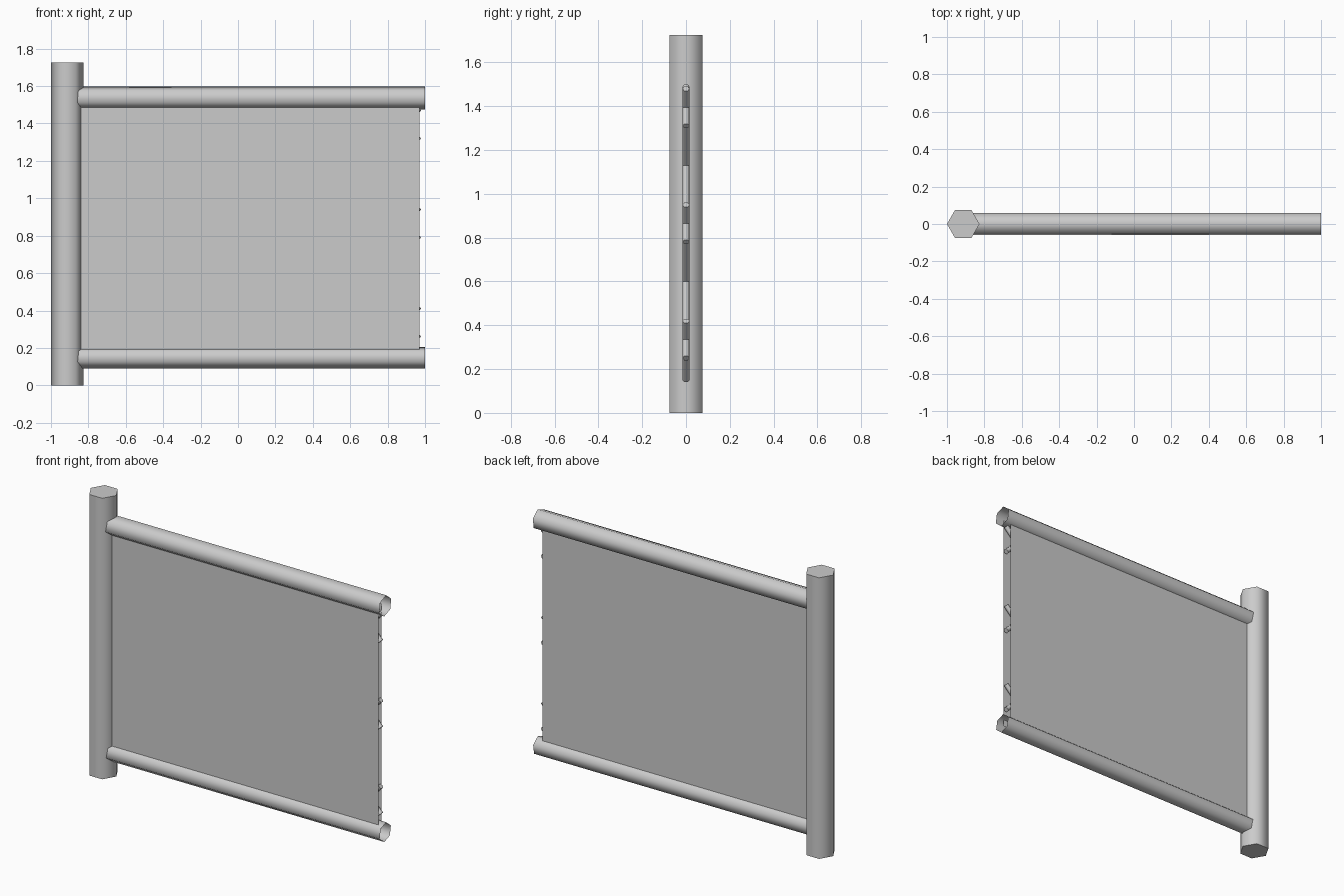
import bpy, bmesh, math
from mathutils import Vector

cube = bpy.data.objects.get("Cube")
if cube:
    bpy.data.objects.remove(cube, do_unlink=True)

grey = bpy.data.materials.new("light_grey")
grey.use_nodes = True
grey.diffuse_color = (0.6, 0.6, 0.6, 1)
grey.node_tree.nodes["Principled BSDF"].inputs["Base Color"].default_value = (0.6, 0.6, 0.6, 1)


def make_object(name, bm):
    bmesh.ops.recalc_face_normals(bm, faces=bm.faces)
    mesh = bpy.data.meshes.new(name)
    bm.to_mesh(mesh)
    bm.free()
    mesh.materials.append(grey)
    obj = bpy.data.objects.new(name, mesh)
    bpy.context.collection.objects.link(obj)
    return obj


def hex_bar(name, start, end, radius, side, turn=0, capped=False):
    """Six-sided bar; 'side' is the axis from which the corners are counted."""
    start, end, side = Vector(start), Vector(end), Vector(side)
    other = (end - start).normalized().cross(side)
    bm = bmesh.new()
    rings = []
    for centre in (start, end):
        ring = []
        for i in range(6):
            a = math.radians(turn + 60 * i)
            ring.append(bm.verts.new(centre + radius * (math.cos(a) * side + math.sin(a) * other)))
        rings.append(ring)
    for i in range(6):
        j = (i + 1) % 6
        bm.faces.new((rings[0][i], rings[0][j], rings[1][j], rings[1][i]))
    if capped:
        for ring in rings:
            bm.faces.new(ring)
    obj = make_object(name, bm)
    bpy.ops.object.select_all(action='DESELECT')
    obj.select_set(True)
    bpy.context.view_layer.objects.active = obj
    bpy.ops.object.shade_smooth_by_angle(angle=math.radians(65))
    return obj


# Upright post
POST_X = -0.913
hex_bar("post", (POST_X, 0, 0), (POST_X, 0, 1.725), 0.087, (1, 0, 0), capped=True)

# Hollow horizontal rails, running into the post
for name, z, radius in (("top_rail", 1.536, 0.062), ("bottom_rail", 0.147, 0.058)):
    hex_bar(name, (-0.89, 0, z), (1, 0, z), radius, (0, 1, 0), turn=21)

# Thin sheets on both faces of the frame
for name, y, right in (("front_sheet", -0.023, 0.97), ("back_sheet", 0.023, 0.957)):
    bm = bmesh.new()
    corners = ((-0.88, 0.15), (right, 0.15), (right, 1.53), (-0.88, 1.53))
    bm.faces.new([bm.verts.new((x, y, z)) for x, z in corners])
    make_object(name, bm)

# Diagonal lattice between the sheets, in both directions
LOW, HIGH, LEFT, RIGHT, STEP = 0.15, 1.49, -0.85, 0.97, 0.53
for rise, first in ((1, 0.25), (-1, 0.95)):
    for k in range(-5, 7):
        z0 = first + STEP * k
        # Distance inward from the right edge where the bar is within the frame
        limits = sorted(((LOW - z0) * rise, (HIGH - z0) * rise))
        near, far = max(0, limits[0]), min(RIGHT - LEFT, limits[1])
        if far - near > 0.05:
            a = (RIGHT - near, 0, z0 + rise * near)
            b = (RIGHT - far, 0, z0 + rise * far)
            hex_bar("lattice_bar", a, b, 0.016, (0, 1, 0), capped=True)
